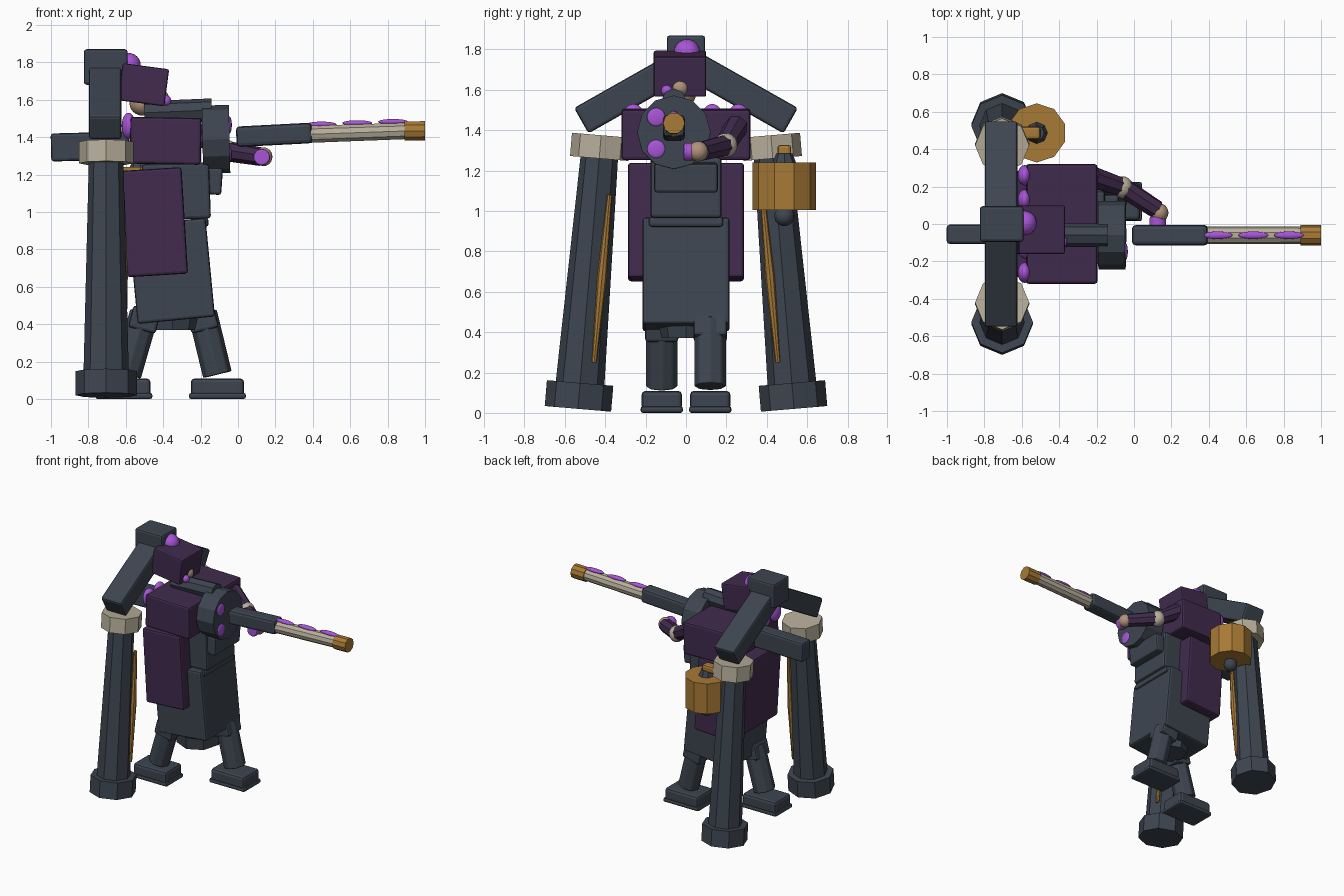
import bpy
from math import radians
from mathutils import Vector

cube = bpy.data.objects.get("Cube")
if cube:
    bpy.data.objects.remove(cube)


def material(name, r, g, b):
    m = bpy.data.materials.new(name)
    m.use_nodes = True
    m.diffuse_color = (r, g, b, 1)
    m.node_tree.nodes["Principled BSDF"].inputs["Base Color"].default_value = (r, g, b, 1)
    return m


SLATE = material("slate", 0.047, 0.06, 0.08)
PLUM = material("dark plum", 0.052, 0.024, 0.074)
VIOLET = material("bright violet", 0.39, 0.09, 0.68)
CREAM = material("cream", 0.48, 0.43, 0.33)
GOLD = material("gold", 0.39, 0.195, 0.036)
TAN = material("tan", 0.43, 0.29, 0.195)


def finish(name, mat):
    ob = bpy.context.object
    ob.name = ob.data.name = name
    ob.data.materials.append(mat)
    return ob


def box(name, loc, size, mat, rx=0, ry=0, bevel=0.015):
    """Bevelled box, tilted in degrees."""
    bpy.ops.mesh.primitive_cube_add(size=1, location=loc, rotation=(radians(rx), radians(ry), 0))
    ob = finish(name, mat)
    ob.scale = size
    bpy.ops.object.transform_apply(location=False, rotation=False, scale=True)
    mod = ob.modifiers.new("bevel", "BEVEL")
    mod.width, mod.segments = bevel, 2
    return ob


def rod(name, a, b, r1, r2, mat, sides=8, bevel=0.0):
    """Faceted tapered cylinder between two points."""
    a, b = Vector(a), Vector(b)
    d = b - a
    bpy.ops.mesh.primitive_cone_add(vertices=sides, radius1=r1, radius2=r2, depth=d.length, location=(a + b) / 2)
    ob = finish(name, mat)
    ob.rotation_mode = "QUATERNION"
    ob.rotation_quaternion = Vector((0, 0, 1)).rotation_difference(d.normalized())
    if bevel:
        mod = ob.modifiers.new("bevel", "BEVEL")
        mod.width, mod.segments = bevel, 2
    return ob


def ball(name, loc, radii, mat):
    bpy.ops.mesh.primitive_uv_sphere_add(segments=20, ring_count=12, radius=1, location=loc)
    ob = finish(name, mat)
    ob.scale = radii
    bpy.ops.object.shade_smooth()
    return ob


# Tall pylons, their collars, feet, trims and the roof beams
for s, side in ((-1, "right"), (1, "left")):
    def axis(z):
        return (-0.705, s * (0.537 - 0.085 * z), z)
    rod(side + "_pylon", axis(0.1), axis(1.3), 0.122, 0.092, SLATE)
    rod(side + "_pylon_foot", axis(0.02), axis(0.148), 0.165, 0.165, SLATE)
    rod(side + "_pylon_collar", axis(1.26), axis(1.375), 0.145, 0.145, CREAM)
    top, low = (-0.618, s * 0.378, 1.08), (-0.608, s * 0.455, 0.25)
    mid = (Vector(top) + Vector(low)) / 2
    rod(side + "_trim_upper", mid, top, 0.024, 0.012, GOLD)
    rod(side + "_trim_lower", low, mid, 0.012, 0.024, GOLD)
    box(side + "_roof_beam", (-0.71, s * 0.275, 1.585), (0.175, 0.56, 0.145), SLATE, rx=-s * 29.5)
    # Glowing studs along the shoulder line
    for y in (0.13, 0.26):
        ball(side + "_back_stud", (-0.585, s * y, 1.46), (0.037, 0.055, 0.07), VIOLET)

# Head
box("crown_block", (-0.707, 0, 1.775), (0.235, 0.19, 0.19), SLATE)
box("hood", (-0.505, -0.03, 1.68), (0.25, 0.26, 0.2), PLUM, ry=7.5, bevel=0.01)
ball("crown_orb", (-0.585, 0.005, 1.785), (0.065, 0.065, 0.065), VIOLET)
ball("neck", (-0.51, -0.02, 1.58), (0.07, 0.07, 0.065), TAN)
ball("face", (-0.425, -0.03, 1.61), (0.055, 0.05, 0.05), TAN)
ball("eye", (-0.385, -0.095, 1.595), (0.028, 0.028, 0.028), VIOLET)

# Body
box("shoulders", (-0.387, 0, 1.38), (0.38, 0.64, 0.25), PLUM, ry=1)
box("cape", (-0.447, 0, 0.945), (0.325, 0.575, 0.57), PLUM, ry=-3.5)
box("chest", (-0.33, 0, 1.11), (0.36, 0.35, 0.3), SLATE, ry=-2)
box("chest_plate", (-0.125, 0, 1.165), (0.08, 0.315, 0.145), SLATE, ry=4)
box("hips", (-0.355, 0, 0.685), (0.415, 0.43, 0.53), SLATE, ry=-5.5)
box("belt", (-0.183, 0, 0.945), (0.05, 0.37, 0.05), SLATE, ry=-5)
rod("hip_hub", (-0.35, 0, 0.37), (-0.35, 0, 0.5), 0.12, 0.15, SLATE)
box("tail_beam", (-0.79, -0.055, 1.35), (0.42, 0.102, 0.15), SLATE, ry=-1.5)

# Walking legs: left steps forward, right steps back
for side, y, knee, ankle, foot in (("left", 0.12, -0.19, -0.11, -0.11),
                                   ("right", -0.12, -0.5, -0.595, -0.61)):
    tilt = -14 if side == "left" else 14
    rod(side + "_shin", (ankle, y, 0.13), (knee, y, 0.46), 0.08, 0.08, SLATE, bevel=0.008)
    box(side + "_knee", (knee, y, 0.425), (0.15, 0.165, 0.12), SLATE, ry=tilt)
    box(side + "_foot", (foot, y, 0.062), (0.285, 0.2, 0.095), SLATE, bevel=0.02)
    box(side + "_sole", (foot, y, 0.016), (0.305, 0.21, 0.032), SLATE, bevel=0.012)

# Cannon
gun_y = -0.06
rod("cannon_drum", (-0.19, gun_y, 1.387), (-0.045, gun_y, 1.39), 0.182, 0.182, SLATE, sides=12)
rod("cannon_tube", (-0.5, gun_y, 1.53), (-0.14, gun_y, 1.545), 0.062, 0.062, SLATE)
for z in (1.307, 1.465):
    ball("drum_light", (-0.045, -0.148, z), (0.012, 0.045, 0.045), VIOLET)
box("barrel_shroud", (0.193, gun_y, 1.412), (0.405, 0.108, 0.11), SLATE, ry=-3, bevel=0.02)
rod("barrel", (0.38, gun_y, 1.415), (0.9, gun_y, 1.433), 0.048, 0.046, CREAM, sides=10)
rod("muzzle", (0.89, gun_y, 1.432), (1.0, gun_y, 1.434), 0.054, 0.054, GOLD, sides=10)
for i in range(3):
    ball("barrel_light", (0.447 + 0.191 * i, gun_y, 1.468 + 0.007 * i), (0.08, 0.02, 0.015), VIOLET)

# Left arm
elbow, wrist = (-0.06, 0.195, 1.325), (0.125, 0.075, 1.295)
rod("upper_arm", (-0.22, 0.25, 1.42), elbow, 0.06, 0.052, PLUM)
rod("forearm", elbow, wrist, 0.055, 0.05, PLUM)
ball("elbow", elbow, (0.055, 0.06, 0.06), CREAM)
ball("hand", (0.137, 0.06, 1.295), (0.047, 0.05, 0.05), TAN)
rod("palm_light", (0.127, -0.012, 1.293), (0.127, 0.04, 1.293), 0.046, 0.046, VIOLET, sides=10, bevel=0.01)

# Hanging lantern
hang = (-0.52, 0.487)
rod("lantern", (*hang, 1.005), (*hang, 1.24), 0.158, 0.158, GOLD, sides=10)
ball("lantern_knob", (*hang, 0.975), (0.05, 0.05, 0.05), SLATE)
rod("lantern_cap", (*hang, 1.235), (*hang, 1.285), 0.06, 0.04, SLATE)
box("lantern_handle", (-0.575, hang[1], 1.3), (0.15, 0.068, 0.055), GOLD)
